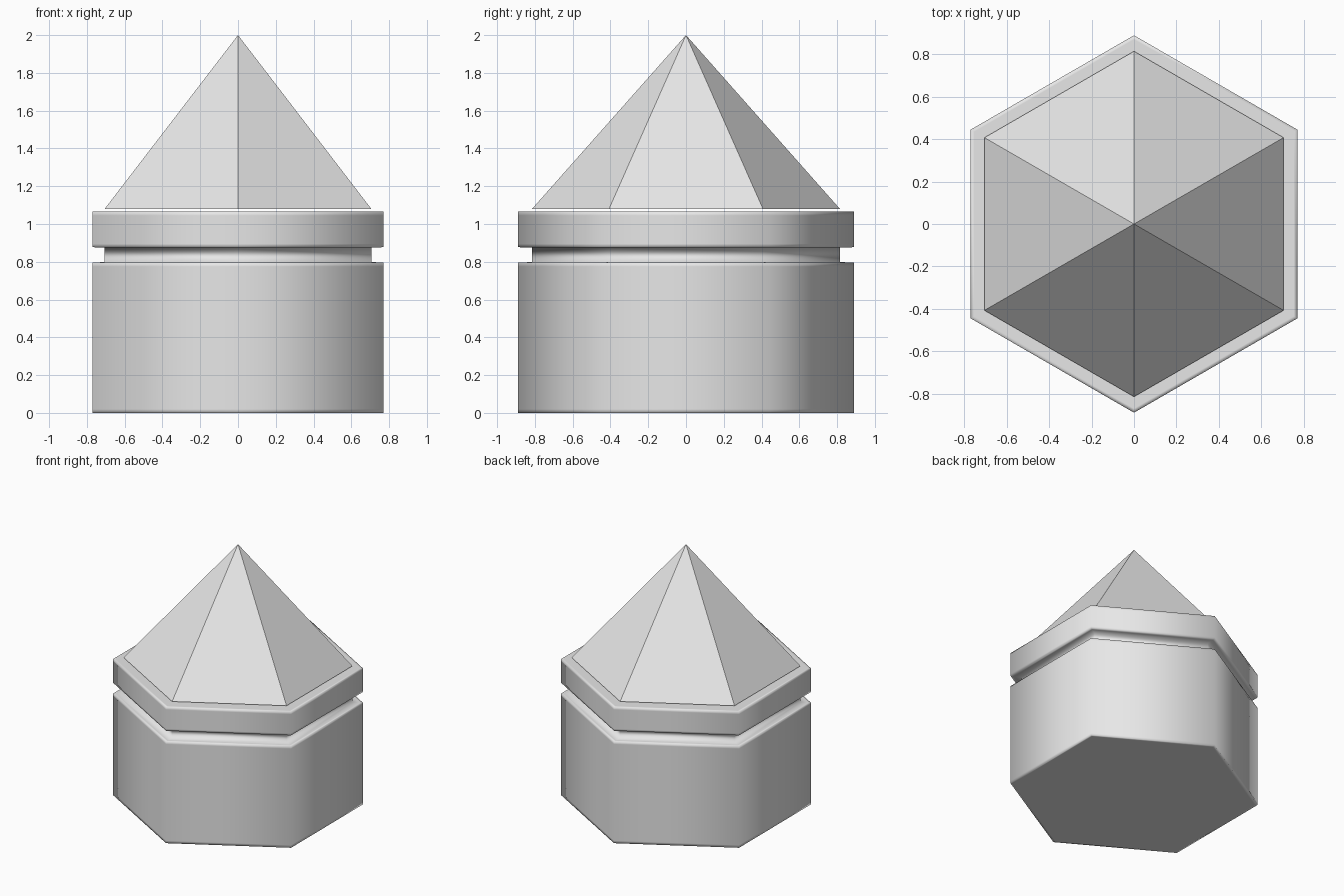
import bpy
import bmesh
from math import cos, sin, pi

cube = bpy.data.objects.get("Cube")
if cube:
    bpy.data.objects.remove(cube, do_unlink=True)

SIDES = 6

grey = bpy.data.materials.new("light_grey")
grey.use_nodes = True
colour = (0.8, 0.8, 0.8, 1)
grey.diffuse_color = colour
grey.node_tree.nodes["Principled BSDF"].inputs["Base Color"].default_value = colour


def hex_solid(name, profile, smooth):
    """Stack hexagonal rings of (radius, height); zero radius makes a point."""
    bm = bmesh.new()
    rings = []
    for radius, z in profile:
        count = SIDES if radius else 1
        angles = [pi / 2 + 2 * pi * i / SIDES for i in range(count)]
        rings.append([bm.verts.new((radius * cos(a), radius * sin(a), z)) for a in angles])
    for low, high in zip(rings, rings[1:]):
        for i in range(SIDES):
            j = (i + 1) % SIDES
            if len(high) == 1:
                bm.faces.new((low[i], low[j], high[0]))
            else:
                bm.faces.new((low[i], low[j], high[j], high[i]))
    bm.faces.new(rings[0][::-1])
    if len(rings[-1]) > 1:
        bm.faces.new(rings[-1])
    for face in bm.faces:
        face.smooth = smooth
    mesh = bpy.data.meshes.new(name)
    bm.to_mesh(mesh)
    bm.free()
    mesh.materials.append(grey)
    obj = bpy.data.objects.new(name, mesh)
    bpy.context.collection.objects.link(obj)
    return obj


# Softly shaded hexagonal base with a groove below its rim
R, GROOVE, EDGE = 0.89, 0.815, 0.02
hex_solid("grooved_base", [
    (R - EDGE, 0), (R, 0), (R, EDGE),
    (R, 0.775), (R, 0.795), (R - EDGE, 0.795),
    (GROOVE, 0.8), (GROOVE, 0.875),
    (R - EDGE, 0.875), (R, 0.88), (R, 0.895),
    (R, 1.045), (R, 1.065), (R - EDGE, 1.065),
], smooth=True)

# Faceted pyramid hovering just above the base
hex_solid("pyramid_top", [(0.815, 1.08), (0, 2)], smooth=False)
